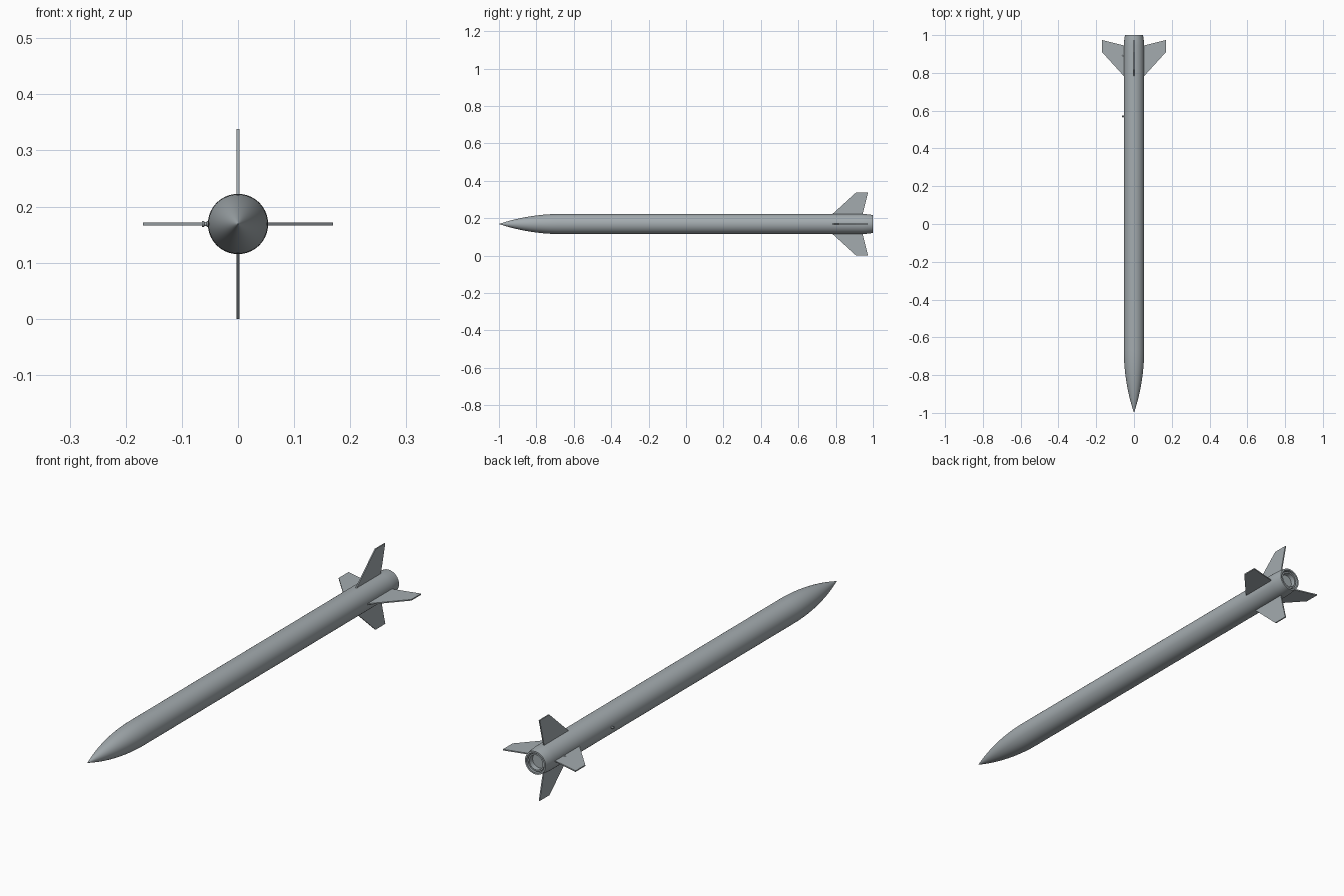
import bpy, bmesh, math
from mathutils import Matrix

if "Cube" in bpy.data.objects:
    bpy.data.objects.remove(bpy.data.objects["Cube"])

AXIS_Z = 0.169
R = 0.0537

# Dark blue-grey paint shared by all parts
paint = bpy.data.materials.new("slate_grey")
paint.diffuse_color = (0.37, 0.41, 0.43, 1)
paint.use_nodes = True
paint.node_tree.nodes["Principled BSDF"].inputs["Base Color"].default_value = paint.diffuse_color


def finish(name, bm, smooth=True):
    bmesh.ops.recalc_face_normals(bm, faces=bm.faces)
    mesh = bpy.data.meshes.new(name)
    bm.to_mesh(mesh)
    bm.free()
    mesh.materials.append(paint)
    ob = bpy.data.objects.new(name, mesh)
    bpy.context.collection.objects.link(ob)
    if smooth:
        bpy.ops.object.select_all(action='DESELECT')
        ob.select_set(True)
        bpy.context.view_layer.objects.active = ob
        bpy.ops.object.shade_smooth_by_angle(angle=math.radians(30))
    return ob


def lathe(name, profile, segments=64, matrix=None):
    """Revolve (radius, y) points around the y axis."""
    bm = bmesh.new()
    verts = [bm.verts.new((r, y, 0)) for r, y in profile]
    edges = [bm.edges.new(pair) for pair in zip(verts, verts[1:])]
    bmesh.ops.spin(bm, geom=verts + edges, cent=(0, 0, 0), axis=(0, 1, 0),
                   angle=math.tau, steps=segments)
    bmesh.ops.remove_doubles(bm, verts=bm.verts, dist=1e-5)
    bmesh.ops.transform(bm, verts=bm.verts,
                        matrix=matrix or Matrix.Translation((0, 0, AXIS_Z)))
    return finish(name, bm)


# Nose cone: tangent ogive
length = 0.33
rho = (R * R + length * length) / (2 * R)
ogive = []
for i in range(25):
    t = length * (i / 24) ** 1.3
    r = math.sqrt(rho * rho - (length - t) ** 2) + R - rho
    ogive.append((max(r, 0), -1 + t))
lathe("nose_cone", ogive)

# Body tube with tapered, hollow tail
lathe("body_tube", [(R, -0.67), (R, 0.945), (0.052, 0.97), (0.048, 1.0),
                    (0.041, 1.0), (0.041, 0.975), (0, 0.975)])

# Motor nozzle recessed in the tail
lathe("motor_nozzle", [(0.037, 0.97), (0.037, 0.995), (0.031, 0.995),
                       (0.029, 0.96), (0, 0.96)])

# Four swept fins: (radius, y) outline, extruded to a thin plate
outline = [(0.045, 0.775), (R, 0.783), (0.169, 0.91), (0.169, 0.974),
           (R, 0.945), (0.045, 0.943)]
for k, side in enumerate(("right", "top", "left", "bottom")):
    bm = bmesh.new()
    face = bm.faces.new([bm.verts.new((x, y, -0.0025)) for x, y in outline])
    out = bmesh.ops.extrude_face_region(bm, geom=[face])
    bmesh.ops.translate(bm, vec=(0, 0, 0.005), verts=[
        g for g in out["geom"] if isinstance(g, bmesh.types.BMVert)])
    bmesh.ops.transform(bm, verts=bm.verts,
                        matrix=Matrix.Translation((0, 0, AXIS_Z))
                        @ Matrix.Rotation(-k * math.pi / 2, 4, 'Y'))
    finish(side + "_fin", bm, smooth=False)

# Spool-shaped rail buttons on the left side
spool = [(0, 0.050), (0.005, 0.050), (0.005, 0.055), (0.004, 0.056),
         (0.004, 0.060), (0.005, 0.061), (0.005, 0.064), (0, 0.064)]
for name, y in (("front_rail_button", 0.57), ("rear_rail_button", 0.89)):
    lathe(name, spool, 20, Matrix.Translation((0, y, AXIS_Z))
          @ Matrix.Rotation(math.pi / 2, 4, 'Z'))
